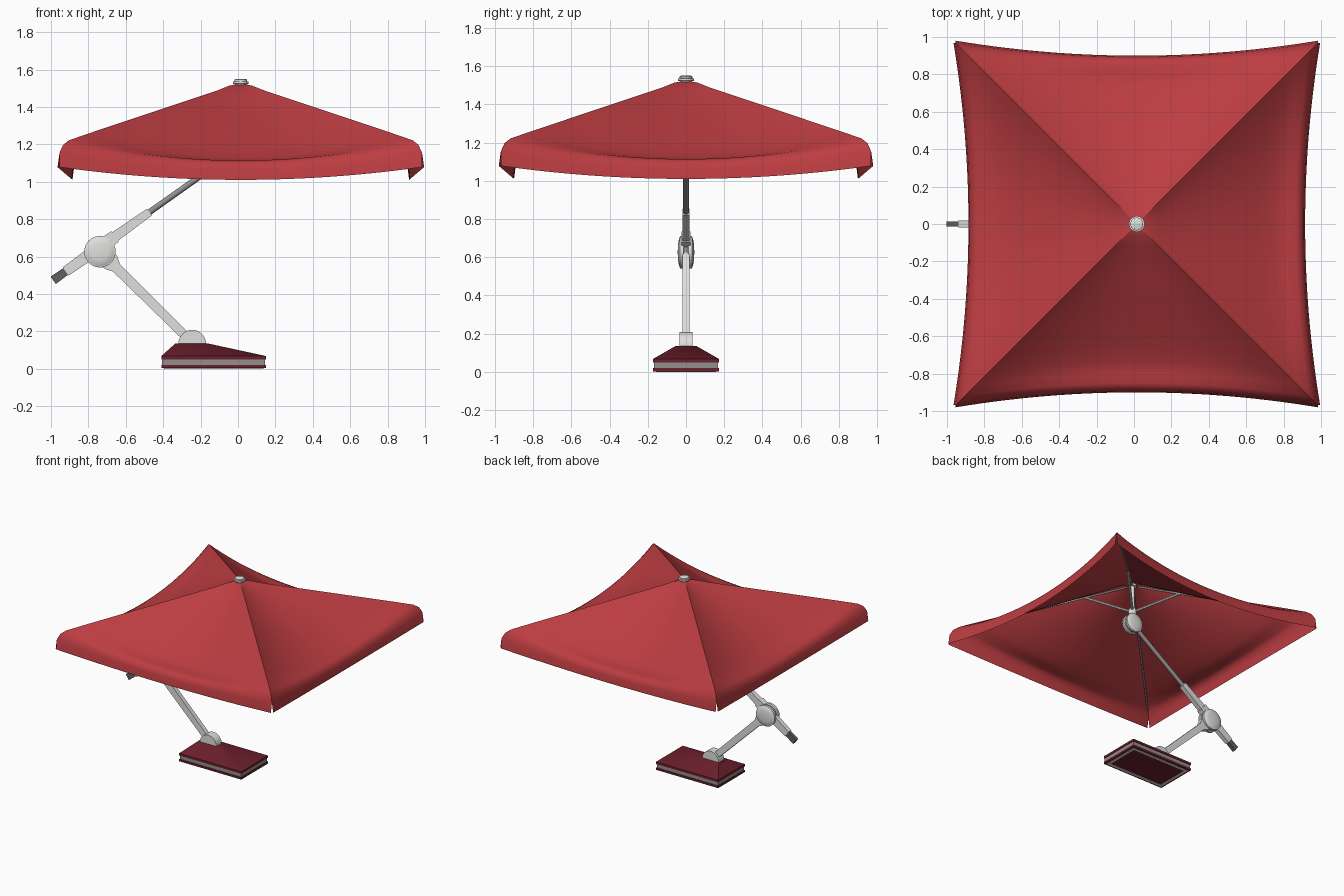
import bpy, bmesh, math
from mathutils import Vector, Matrix

if "Cube" in bpy.data.objects:
    bpy.data.objects.remove(bpy.data.objects["Cube"])


def material(name, r, g, b):
    m = bpy.data.materials.new(name)
    m.diffuse_color = (r, g, b, 1)
    m.use_nodes = True
    m.node_tree.nodes["Principled BSDF"].inputs["Base Color"].default_value = m.diffuse_color
    return m


RED = material("canopy red", 0.50, 0.046, 0.053)
MAROON = material("base maroon", 0.15, 0.014, 0.026)
LIGHT = material("light metal", 0.74, 0.74, 0.72)
MID = material("mid grey metal", 0.29, 0.28, 0.27)
DARK = material("dark grip", 0.12, 0.115, 0.11)


def finish(name, bm, mat, angle=35, fix=True):
    if fix:
        bmesh.ops.recalc_face_normals(bm, faces=bm.faces)
    me = bpy.data.meshes.new(name)
    bm.to_mesh(me)
    bm.free()
    me.materials.append(mat)
    ob = bpy.data.objects.new(name, me)
    bpy.context.collection.objects.link(ob)
    bpy.ops.object.select_all(action='DESELECT')
    ob.select_set(True)
    bpy.context.view_layer.objects.active = ob
    bpy.ops.object.shade_smooth_by_angle(angle=math.radians(angle))
    return ob


def lathe(name, profile, centre, axis, mat, n=32):
    """Revolve (radius, height) points around an axis through centre."""
    bm = bmesh.new()
    rot = Vector((0, 0, 1)).rotation_difference(Vector(axis)).to_matrix()
    rings = []
    for r, h in profile:
        rings.append([bm.verts.new(Vector(centre) + rot @ Vector(
            (r * math.cos(2 * math.pi * i / n), r * math.sin(2 * math.pi * i / n), h)))
            for i in range(n)])
    for a, b in zip(rings, rings[1:]):
        for i in range(n):
            bm.faces.new((a[i], a[(i + 1) % n], b[(i + 1) % n], b[i]))
    bm.faces.new(rings[0])
    bm.faces.new(rings[-1])
    bmesh.ops.remove_doubles(bm, verts=bm.verts, dist=1e-5)
    return finish(name, bm, mat)


def tube(name, p, q, r1, r2, mat, n=20):
    d = Vector(q) - Vector(p)
    return lathe(name, [(r1, 0), (r2, d.length)], p, d.normalized(), mat, n)


def prism(name, pts, half, mat):
    """Extrude an (x, z) outline along y."""
    bm = bmesh.new()
    f = bm.faces.new([bm.verts.new((x, -half, z)) for x, z in pts])
    ext = bmesh.ops.extrude_face_region(bm, geom=[f])["geom"]
    bmesh.ops.translate(bm, vec=(0, 2 * half, 0),
                        verts=[v for v in ext if isinstance(v, bmesh.types.BMVert)])
    return finish(name, bm, mat)


def bar(name, origin, d, steps, half, mat):
    """Flat bar along d; steps are (distance, half width) pairs."""
    n = Vector((-d.z, 0, d.x))
    pts = [origin + d * a + n * b for a, b in steps]
    pts += [origin + d * a - n * b for a, b in reversed(steps)]
    return prism(name, [(p.x, p.z) for p in pts], half, mat)


def frustum(name, lo, hi, mat):
    """Box between two rectangles (x0, x1, half y, z)."""
    bm = bmesh.new()
    a, b = [[bm.verts.new(p) for p in ((x0, -y, z), (x1, -y, z), (x1, y, z), (x0, y, z))]
            for x0, x1, y, z in (lo, hi)]
    bm.faces.new(a)
    bm.faces.new(b)
    for i in range(4):
        j = (i + 1) % 4
        bm.faces.new((a[i], a[j], b[j], b[i]))
    return finish(name, bm, mat)


CX = 0.015

# Canopy: profile along the ridge blends into a sagging profile mid-panel
ridge = [(0, 1.525), (.06, 1.514), (.12, 1.490), (.32, 1.423), (.53, 1.353), (.70, 1.296),
         (.79, 1.266), (.86, 1.242), (.92, 1.221), (.950, 1.197), (.969, 1.155), (.980, 1.078)]
middle = [(0, 1.525), (.06, 1.508), (.12, 1.468), (.30, 1.368), (.50, 1.255), (.65, 1.172),
          (.74, 1.126), (.80, 1.110), (.85, 1.114), (.88, 1.100), (.893, 1.065), (.90, 1.01)]
N = 28
bm = bmesh.new()
for k in range(4):
    rot = Matrix.Rotation(k * math.pi / 2, 3, 'Z')
    rows = []
    for i, ((dr, zr), (dm, zm)) in enumerate(zip(ridge, middle)):
        row = []
        for j in range(N + 1):
            t = 2 * j / N - 1
            w = 1 - t * t
            side = dr - (0.012 if i == 11 else 0)   # small slit at each corner
            row.append(bm.verts.new(rot @ Vector((t * side, -(dr + (dm - dr) * w),
                                                  zr + (zm - zr) * w)) + Vector((CX, 0, 0))))
        rows.append(row)
    for a, b in zip(rows, rows[1:]):
        for j in range(N):
            bm.faces.new((a[j], b[j], b[j + 1], a[j + 1]))
bmesh.ops.remove_doubles(bm, verts=bm.verts, dist=1e-5)
finish("canopy", bm, RED, 60, fix=False)

# Top cap, pole and folding frame
lathe("top_cap", [(.03, 1.50), (.03, 1.522), (.042, 1.524), (.042, 1.535), (.034, 1.537),
                  (.034, 1.546), (.025, 1.55)], (CX, 0, 0), (0, 0, 1), LIGHT)
tube("pole", (CX, 0, 1.18), (CX, 0, 1.51), .016, .016, LIGHT)
lathe("pole_collar", [(.024, 1.255), (.03, 1.265), (.03, 1.295), (.02, 1.32)],
      (CX, 0, 0), (0, 0, 1), LIGHT)
for k in range(4):
    sx, sy = (1, 1, -1, -1)[k], (1, -1, 1, -1)[k]
    tube("rib_%d" % (k + 1), (CX + .03 * sx, .03 * sy, 1.5),
         (CX + .93 * sx, .93 * sy, 1.198), .007, .006, LIGHT, 8)
    tube("strut_%d" % (k + 1), (CX + .02 * sx, .02 * sy, 1.295),
         (CX + .25 * sx, .25 * sy, 1.425), .010, .010, LIGHT, 8)


# Round pivot joints: two thick cheeks around a dark core
def joint(name, c, s):
    for label, y in (("front", -1), ("back", 1)):
        prof = [(.078, .010), (.084, .014), (.084, .032), (.074, .034), (.070, .037),
                (.045, .041), (.02, .043), (0.0005, .0435)]
        lathe(name + "_cheek_" + label, [(r * s, h * s) for r, h in prof], c, (0, y, 0), LIGHT, 40)
    lathe(name + "_core", [(.074 * s, -.012 * s), (.074 * s, .012 * s)], c, (0, 1, 0), MID, 40)


elbow = Vector((-.738, 0, .626))
arm0 = elbow + Vector((0, 0, .024))    # the arm runs slightly above the pivot
top = Vector((CX, 0, 1.183))
joint("elbow_joint", elbow, 1)
joint("tilt_joint", top, .9)

# Upper arm with flat sleeves and grip
u = (top - arm0).normalized()
tube("upper_arm", arm0 - u * .1, top, .016, .016, MID)
bar("front_sleeve", arm0, u, [(.05, .029), (.325, .022)], .019, LIGHT)
bar("sleeve_ring", arm0, u, [(.05, .036), (.10, .034)], .024, LIGHT)
bar("rear_sleeve", arm0, -u, [(.06, .032), (.225, .027)], .018, LIGHT)
bar("end_grip", arm0, -u, [(.22, .022), (.306, .024)], .014, DARK)

# Lower arm, flared at the elbow
foot = Vector((-.245, 0, .14))
d = foot - elbow
L = d.length
bar("lower_arm", elbow, d.normalized(), [(.03, .055), (.08, .048), (.125, .027), (L, .024)], .018, LIGHT)

# Hinge on the base
prism("base_hinge", [(-.245 + .075 * math.cos(math.pi * i / 16),
                      .13 + .078 * math.sin(math.pi * i / 16)) for i in range(17)], .035, LIGHT)

# Base: layered plate with a sloped top
frustum("base_bottom_plate", (-.41, .15, .172, .003), (-.41, .15, .172, .02), MAROON)
frustum("base_grey_band", (-.405, .145, .167, .02), (-.405, .145, .167, .05), MID)
frustum("base_upper_plate", (-.41, .15, .172, .05), (-.41, .15, .172, .068), MAROON)
frustum("base_sloped_top", (-.41, .15, .172, .068), (-.335, -.16, .055, .135), MAROON)

# Grey line inlaid under the base
for s, side in ((-1, "a"), (1, "b")):
    frustum("underside_trim_long_" + side, (-.395, .135, .011, 0), (-.395, .135, .011, .004),
            LIGHT).location.y = .146 * s
    x = -.13 + .254 * s
    frustum("underside_trim_short_" + side, (x - .011, x + .011, .157, 0.0005),
            (x - .011, x + .011, .157, .004), LIGHT)
